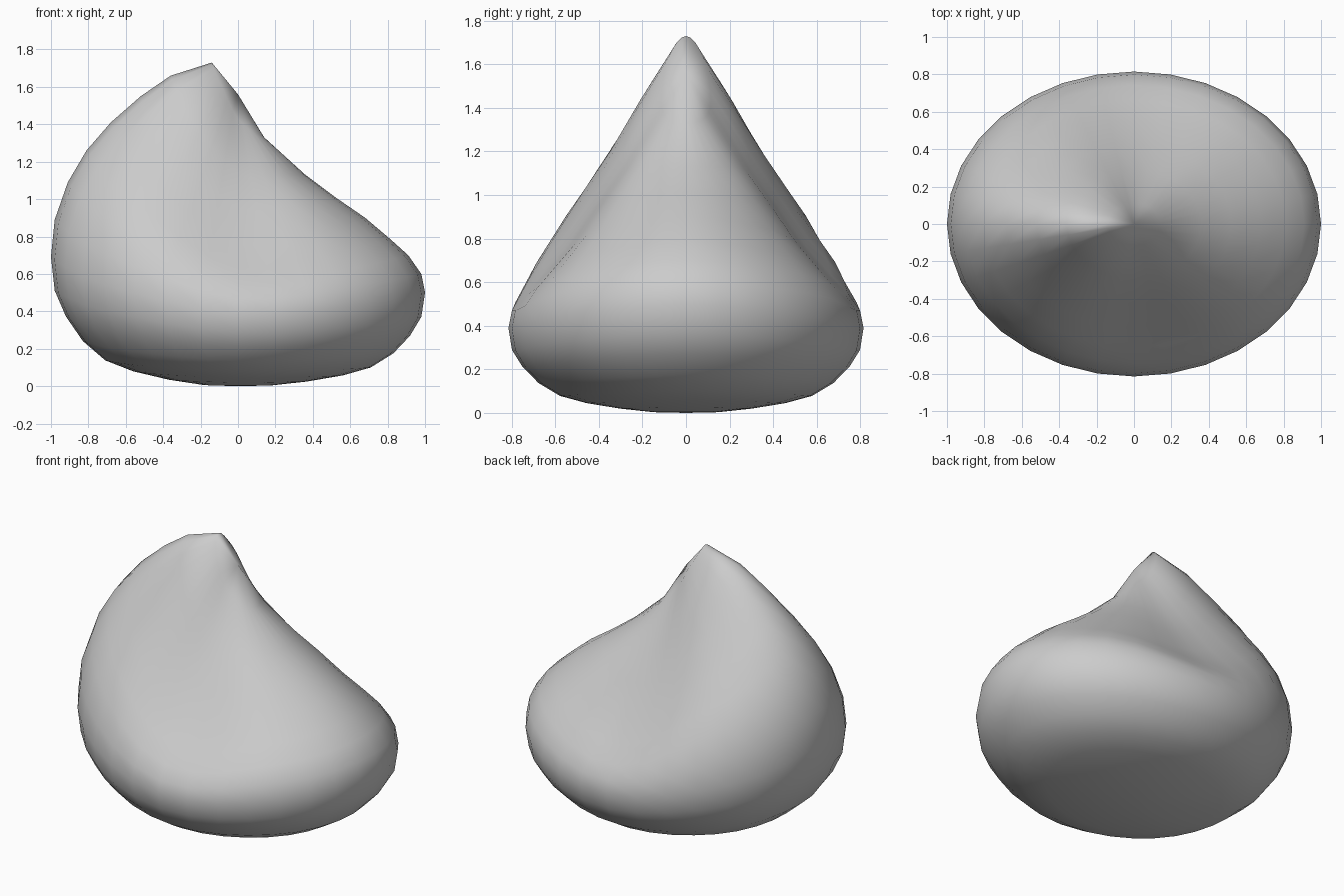
import bpy, bmesh
from math import cos, sin, pi

if "Cube" in bpy.data.objects:
    bpy.data.objects.remove(bpy.data.objects["Cube"])

SEG = 32
HALF_DEPTH = 0.815

# Radial fractions, and upper surface heights along five directions (right -> side -> left)
UP_S = [0.14, 0.36, 0.52, 0.68, 0.81, 0.91, 0.98, 1.0]
UP_Z = [
    [1.33, 1.13, 1.01, 0.90, 0.79, 0.70, 0.60, 0.50],
    [1.35, 1.13, 0.99, 0.84, 0.73, 0.64, 0.55, 0.44],
    [1.43, 1.14, 0.95, 0.76, 0.64, 0.55, 0.47, 0.39],
    [1.63, 1.44, 1.28, 1.13, 1.00, 0.87, 0.70, 0.54],
    [1.73, 1.66, 1.55, 1.41, 1.26, 1.09, 0.89, 0.69],
]
POLE_Z = 1.56

# Underside, as a fraction of the rim height
LOW = [(0.98, 0.74), (0.92, 0.54), (0.83, 0.35), (0.71, 0.20),
       (0.56, 0.115), (0.37, 0.05), (0.18, 0.008)]


def height(ring, seg):
    """Smooth periodic blend between the direction profiles."""
    def p(k):
        k %= 8
        return UP_Z[min(k, 8 - k)][ring]
    u = seg / SEG * 8
    k = int(u)
    t = u - k
    a, b, c, d = p(k - 1), p(k), p(k + 1), p(k + 2)
    return b + 0.5 * t * (c - a + t * (2 * a - 5 * b + 4 * c - d + t * (3 * (b - c) + d - a)))


bm = bmesh.new()


def add_ring(s, z_of):
    return [bm.verts.new((s * cos(2 * pi * i / SEG),
                          HALF_DEPTH * s * sin(2 * pi * i / SEG), z_of(i)))
            for i in range(SEG)]


# Rings from the peak down to the base
rings = [add_ring(s, lambda i, r=r: height(r, i)) for r, s in enumerate(UP_S)]
rings += [add_ring(s, lambda i, f=f: f * height(len(UP_S) - 1, i)) for s, f in LOW]
top = bm.verts.new((0, 0, POLE_Z))
bottom = bm.verts.new((0, 0, 0))

for i in range(SEG):
    j = (i + 1) % SEG
    bm.faces.new((top, rings[0][i], rings[0][j]))
    bm.faces.new((bottom, rings[-1][j], rings[-1][i]))
    for a, b in zip(rings, rings[1:]):
        bm.faces.new((a[i], b[i], b[j], a[j]))
bmesh.ops.recalc_face_normals(bm, faces=bm.faces)
for f in bm.faces:
    f.smooth = True

# Soft bean bag body
mesh = bpy.data.meshes.new("bean_bag")
bm.to_mesh(mesh)
bm.free()
obj = bpy.data.objects.new("bean_bag", mesh)
bpy.context.collection.objects.link(obj)
